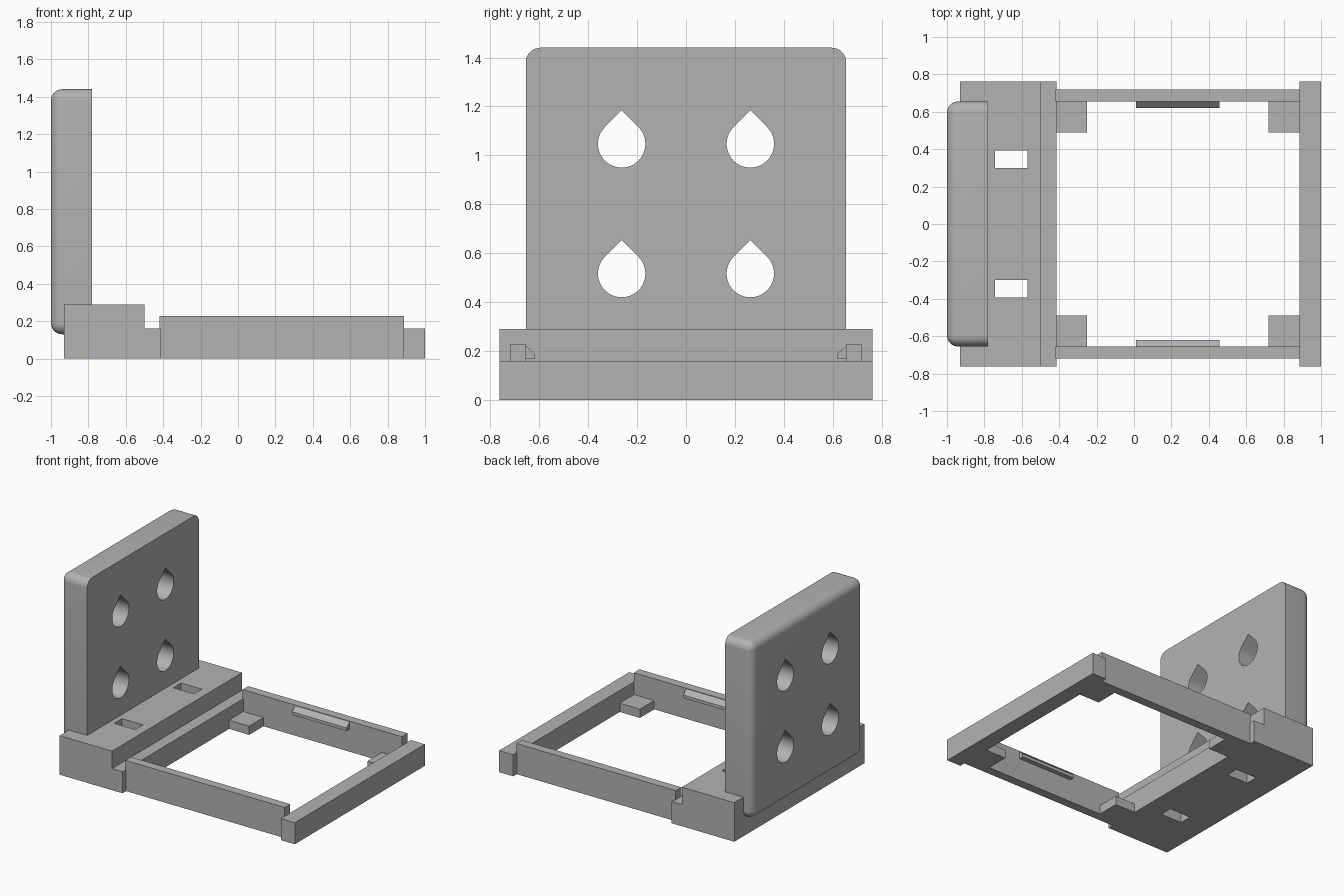
import bpy, bmesh, math
from mathutils import Vector

cube = bpy.data.objects.get("Cube")
if cube:
    bpy.data.objects.remove(cube, do_unlink=True)

grey = bpy.data.materials.new("plain grey")
grey.use_nodes = True
colour = (0.45, 0.45, 0.45, 1)
grey.diffuse_color = colour
grey.node_tree.nodes["Principled BSDF"].inputs["Base Color"].default_value = colour


def finish(name, bm):
    bmesh.ops.recalc_face_normals(bm, faces=bm.faces)
    mesh = bpy.data.meshes.new(name)
    bm.to_mesh(mesh)
    bm.free()
    mesh.materials.append(grey)
    ob = bpy.data.objects.new(name, mesh)
    bpy.context.collection.objects.link(ob)
    return ob


def prism(name, points, sweep):
    """Extrude a closed outline along a vector."""
    bm = bmesh.new()
    face = bm.faces.new([bm.verts.new(p) for p in points])
    top = bmesh.ops.extrude_face_region(bm, geom=[face])["geom"]
    bmesh.ops.translate(bm, vec=Vector(sweep),
                        verts=[v for v in top if isinstance(v, bmesh.types.BMVert)])
    return finish(name, bm)


def box(name, x, y, z):
    y0, y1 = sorted(y)
    outline = [(x[0], y0, z[0]), (x[1], y0, z[0]), (x[1], y1, z[0]), (x[0], y1, z[0])]
    return prism(name, outline, (0, 0, z[1] - z[0]))


def select(ob):
    bpy.ops.object.select_all(action='DESELECT')
    ob.select_set(True)
    bpy.context.view_layer.objects.active = ob


def cut(ob, cutter):
    cutter.hide_render = True
    mod = ob.modifiers.new("hole", 'BOOLEAN')
    mod.operation = 'DIFFERENCE'
    mod.solver = 'EXACT'
    mod.object = cutter
    select(ob)
    bpy.ops.object.modifier_apply(modifier=mod.name)
    bpy.data.objects.remove(cutter, do_unlink=True)


# Upright plate: rounded back rim and corners, sharp front face
plate = box("upright_plate", (-1, -0.78), (-0.655, 0.655), (0.13, 1.44))
bm = bmesh.new()
bm.from_mesh(plate.data)
rim = [e for e in bm.edges
       if not all(v.co.x > -0.9 for v in e.verts)]
bmesh.ops.bevel(bm, geom=rim, offset=0.06, offset_type='OFFSET', segments=8,
                profile=0.5, affect='EDGES', clamp_overlap=True)
bm.to_mesh(plate.data)
bm.free()

# Teardrop screw holes through the plate
RADIUS = 0.097
for y in (-0.263, 0.263):
    for z in (0.517, 1.047):
        outline = [(-1.2, y, z + RADIUS * math.sqrt(2))]
        for i in range(37):
            a = math.radians(135 + 270 * i / 36)
            outline.append((-1.2, y + RADIUS * math.cos(a), z + RADIUS * math.sin(a)))
        cut(plate, prism("hole_cutter", outline, (0.6, 0, 0)))
select(plate)
bpy.ops.object.shade_smooth_by_angle(angle=math.radians(30))

# Stepped base block with two strap slots
profile = [(-0.93, 0), (-0.415, 0), (-0.415, 0.16), (-0.5, 0.16), (-0.5, 0.29), (-0.93, 0.29)]
base = prism("base_block", [(x, -0.762, z) for x, z in profile], (0, 1.524, 0))
for side in (-1, 1):
    cut(base, box("slot_cutter", (-0.742, -0.57), (side * 0.3, side * 0.392), (-0.1, 0.5)))

# End bar
box("end_bar", (0.885, 1), (-0.762, 0.762), (0, 0.16))

# Side rails with corner tabs and retaining clips
for side, label in ((-1, "right"), (1, "left")):
    box(label + "_rail", (-0.42, 0.887), (side * 0.655, side * 0.72), (0, 0.227))
    for end, x in (("inner", (-0.417, -0.25)), ("outer", (0.72, 0.887))):
        box(f"{label}_{end}_tab", x, (side * 0.488, side * 0.656), (0, 0.065))
    clip = [(0.657, 0.225), (0.62, 0.19), (0.62, 0.167), (0.657, 0.167)]
    prism(label + "_clip", [(0.01, side * y, z) for y, z in clip], (0.447, 0, 0))
